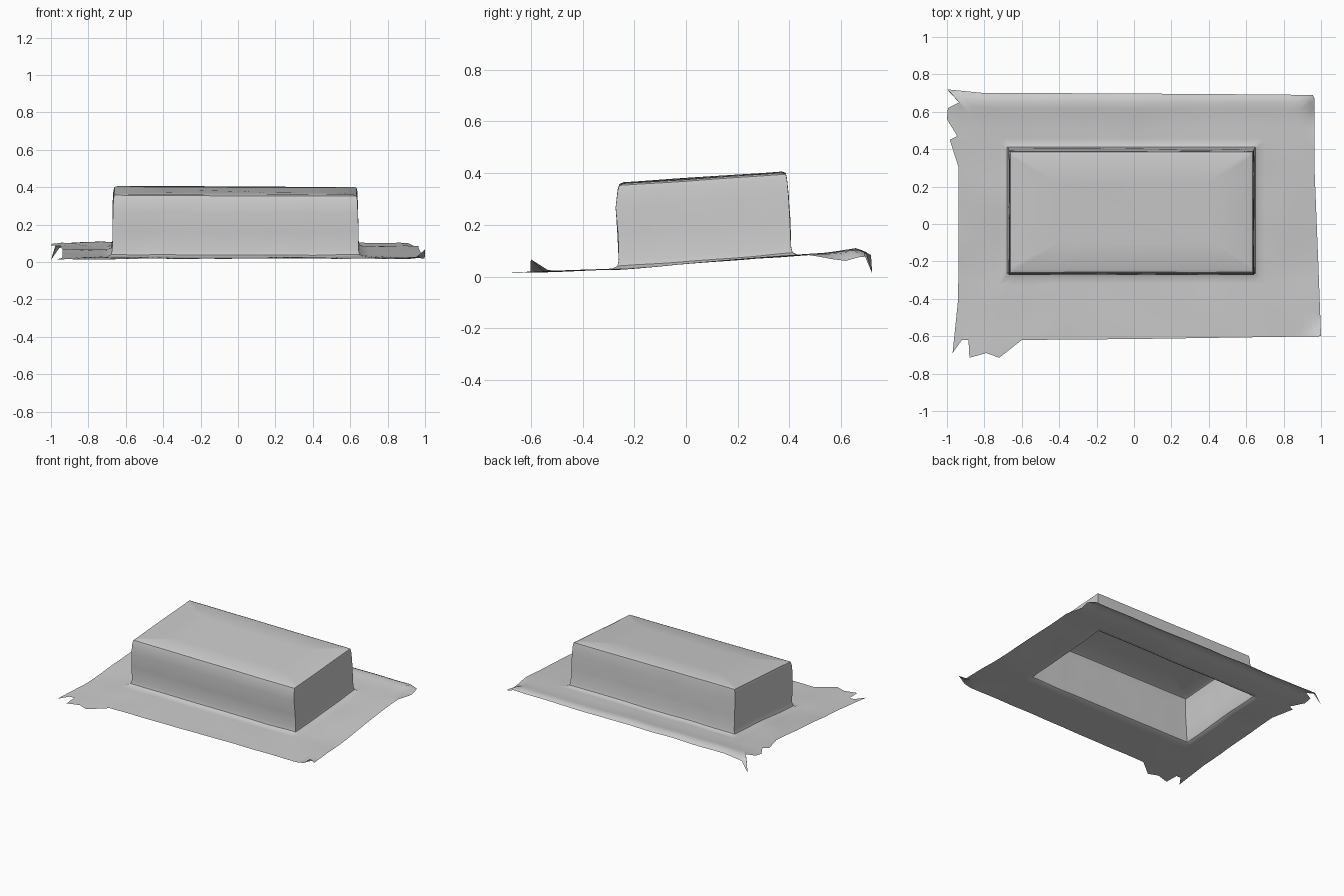
import bpy, bmesh, math
from mathutils import Vector, noise

if "Cube" in bpy.data.objects:
    bpy.data.objects.remove(bpy.data.objects["Cube"])

# Slope of the ground sheet, front to back: (y, z)
SLOPE = [(-.72, .012), (-.6, .018), (-.26, .028), (0, .05), (.4, .08),
         (.55, .09), (.66, .106), (.72, .08)]

# Torn outline of the sheet, one list per side, counter-clockwise
FRONT = [(-.97, -.69), (-.92, -.62), (-.885, -.62), (-.88, -.715), (-.79, -.69),
         (-.72, -.715), (-.6, -.62), (0, -.615), (1, -.6)]
RIGHT = [(1, -.6), (.985, -.2), (.965, .3), (.965, .67), (.955, .69)]
BACK = [(.955, .69), (.4, .695), (-.5, .7), (-.8, .7), (-1, .72)]
LEFT = [(-1, .72), (-.935, .65), (-.995, .62), (-1, .56), (-.945, .47),
        (-.985, .45), (-.937, .3), (-.94, -.4), (-.97, -.69)]

# Box loops, base to top: (x0, x1, y0, y1, height fraction)
BOX = [(-.70, .67, -.285, .43, 0), (-.68, .65, -.265, .412, .03),
       (-.672, .645, -.26, .406, .1), (-.67, .643, -.264, .402, .4),
       (-.669, .641, -.272, .396, .72), (-.666, .638, -.264, .39, .92),
       (-.661, .634, -.258, .386, .98), (-.645, .618, -.242, .37, 1.0),
       (-.4, .4, -.1, .22, 1.0)]


def ground(x, y):
    z = SLOPE[0][1]
    for (a, za), (b, zb) in zip(SLOPE, SLOPE[1:]):
        if a <= y <= b:
            z = za + (zb - za) * (y - a) / (b - a)
    z += .006 * noise.noise(Vector((x * 4, y * 4, 1)))
    # curled front right corner and drooping right edge near the back
    z += .05 * max(0, 1 - abs(x - 1) / .06) * max(0, 1 - abs(y + .6) / .05)
    z -= .04 * max(0, 1 - abs(x - .965) / .06) * max(0, 1 - abs(y - .62) / .15)
    return max(0, z)


def roof(x, y):
    return .378 + .068 * y - .004 * x + .002 * noise.noise(Vector((x * 4, y * 4, 5)))


def rect_point(rect, side, f):
    x0, x1, y0, y1 = rect[:4]
    c = [(x0, y0), (x1, y0), (x1, y1), (x0, y1)]
    return Vector(c[side]).lerp(Vector(c[(side + 1) % 4]), f)


# Densify each side; remember how far along its side every point lies
rim = []
for side, pts in enumerate((FRONT, RIGHT, BACK, LEFT)):
    axis = side % 2
    start, end = pts[0][axis], pts[-1][axis]
    for p, q in zip(pts, pts[1:]):
        p, q = Vector(p), Vector(q)
        n = max(1, round((q - p).length / .05))
        for i in range(n):
            v = p.lerp(q, i / n)
            rim.append((side, (v[axis] - start) / (end - start), v))

bm = bmesh.new()
loops = []

# Ground sheet loops, from the torn edge in to the box foot
for t in (0, .08, .16, .3, .45, .6, .75, .9):
    loop = []
    for side, f, v in rim:
        x, y = v.lerp(rect_point(BOX[0], side, f), t)
        loop.append(bm.verts.new((x, y, ground(x, y))))
    loops.append(loop)

# Box walls and roof loops
for rect in BOX:
    loop = []
    for side, f, v in rim:
        x, y = rect_point(rect, side, f)
        base, top = ground(x, y), roof(x, y)
        wob = .004 * math.sin(math.pi * rect[4]) * noise.noise(Vector((x * 6, y * 6, rect[4] * 3)))
        loop.append(bm.verts.new((x + wob, y + wob, base + (top - base) * rect[4])))
    loops.append(loop)

# Skin the loops and close the roof; the underside stays open
for a, b in zip(loops, loops[1:]):
    for i in range(len(a)):
        j = (i + 1) % len(a)
        bm.faces.new((a[i], a[j], b[j], b[i]))
bm.faces.new(loops[-1])

mesh = bpy.data.meshes.new("box_on_ground_sheet")
bm.to_mesh(mesh)
bm.free()
obj = bpy.data.objects.new("box_on_ground_sheet", mesh)
bpy.context.collection.objects.link(obj)
bpy.context.view_layer.objects.active = obj
obj.select_set(True)
bpy.ops.object.shade_smooth_by_angle(angle=math.radians(40))
